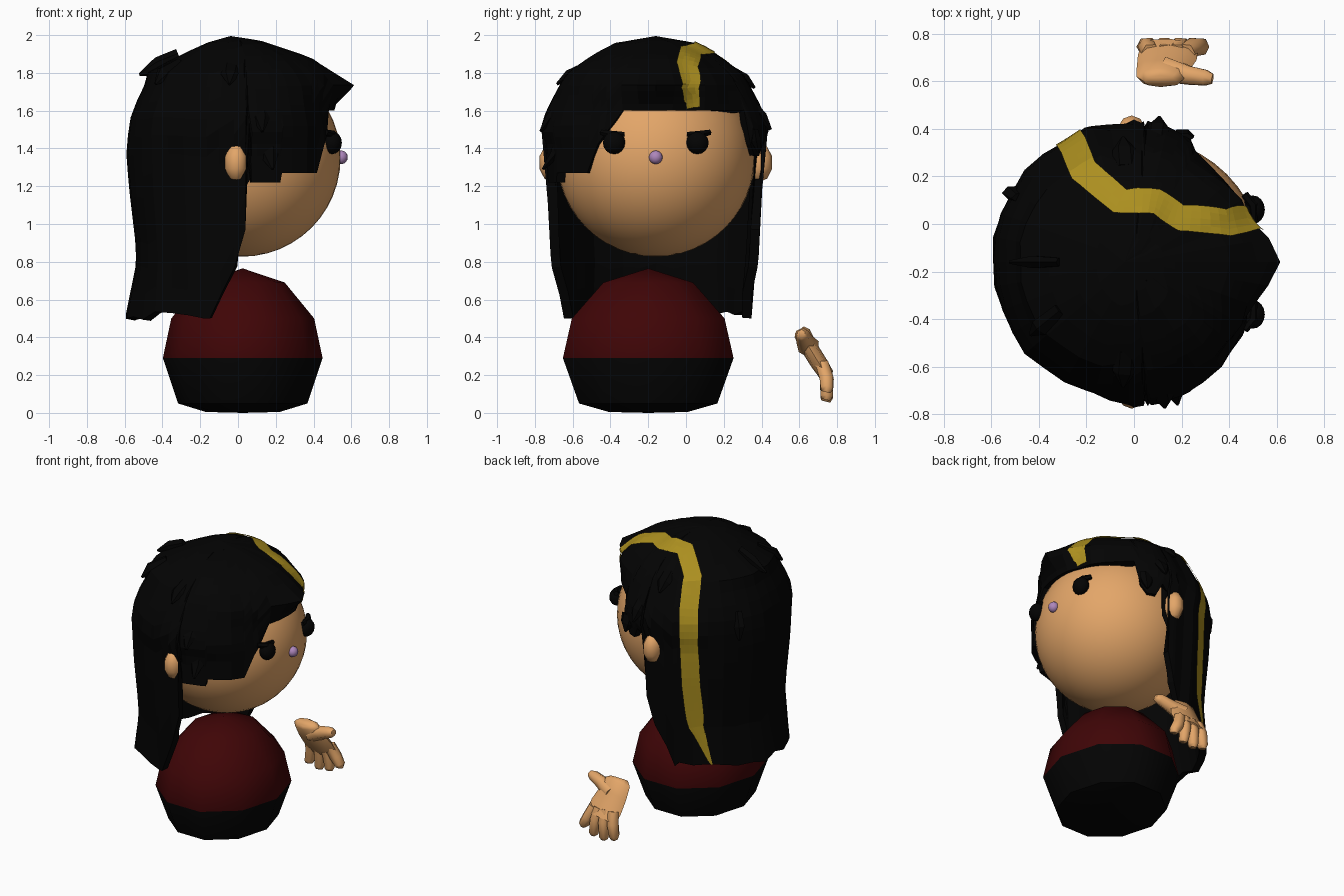
import bpy, bmesh, math, random
from mathutils import Vector
from mathutils.bvhtree import BVHTree

if "Cube" in bpy.data.objects:
    bpy.data.objects.remove(bpy.data.objects["Cube"])

random.seed(4)
CY = -0.16  # head and hair axis in y


def material(name, rgb):
    m = bpy.data.materials.new(name)
    m.diffuse_color = (*rgb, 1)
    m.use_nodes = True
    m.node_tree.nodes["Principled BSDF"].inputs["Base Color"].default_value = m.diffuse_color
    return m


SKIN = material("skin tan", (0.77, 0.38, 0.14))
BLACK = material("soft black", (0.001, 0.001, 0.001))
RED = material("dark red", (0.05, 0.0015, 0.002))
GOLD = material("gold", (0.41, 0.275, 0.014))
MAUVE = material("mauve", (0.42, 0.24, 0.50))


def finish(name, bm, mats, smooth=None):
    bmesh.ops.recalc_face_normals(bm, faces=bm.faces)
    me = bpy.data.meshes.new(name)
    bm.to_mesh(me)
    bm.free()
    ob = bpy.data.objects.new(name, me)
    bpy.context.collection.objects.link(ob)
    for m in mats:
        me.materials.append(m)
    if smooth:
        bpy.ops.object.select_all(action='DESELECT')
        bpy.context.view_layer.objects.active = ob
        ob.select_set(True)
        bpy.ops.object.shade_smooth_by_angle(angle=math.radians(smooth))
    return ob


def ball(name, loc, size, mat, seg=16):
    bm = bmesh.new()
    bmesh.ops.create_uvsphere(bm, u_segments=seg, v_segments=seg // 2, radius=1)
    for v in bm.verts:
        v.co = Vector([c * s + l for c, s, l in zip(v.co, size, loc)])
    return finish(name, bm, [mat], 60)


def loft(bm, stations, n=6):
    """Closed limb; each station is (centre, half size 1, half size 2)."""
    rings = []
    pts = [Vector(s[0]) for s in stations]
    for i, (c, a, b) in enumerate(stations):
        d = (pts[min(i + 1, len(pts) - 1)] - pts[max(i - 1, 0)]).normalized()
        u = Vector((1, 0, 0)) if abs(d.x) < 0.8 else Vector((0, 0, 1))
        u = (u - d * u.dot(d)).normalized()
        w = d.cross(u)
        rings.append([bm.verts.new(pts[i] + u * a * math.cos(k * math.tau / n)
                                   + w * b * math.sin(k * math.tau / n)) for k in range(n)])
    for r0, r1 in zip(rings, rings[1:]):
        for k in range(n):
            bm.faces.new((r0[k], r0[(k + 1) % n], r1[(k + 1) % n], r1[k]))
    bm.faces.new(rings[0])
    bm.faces.new(rings[-1])


def lerp(table, x):
    for (x0, y0), (x1, y1) in zip(table, table[1:]):
        if x <= x1:
            return y0 + (y1 - y0) * max(0, x - x0) / (x1 - x0)
    return table[-1][1]


# Body: ten-sided dome, red above the black base
bm = bmesh.new()
rings = []
for z, r in [(0.005, 0.22), (0.05, 0.385), (0.29, 0.475), (0.5, 0.425), (0.69, 0.25)]:
    rings.append([bm.verts.new((0.025 + 0.89 * r * math.cos(k * math.tau / 10),
                                -0.2 + r * math.sin(k * math.tau / 10), z)) for k in range(10)])
for r0, r1 in zip(rings, rings[1:]):
    for k in range(10):
        bm.faces.new((r0[k], r0[(k + 1) % 10], r1[(k + 1) % 10], r1[k]))
for ring, z in ((rings[0], 0), (rings[-1], 0.765)):
    tip = bm.verts.new((0.025, -0.2, z))
    for k in range(10):
        bm.faces.new((ring[k], ring[(k + 1) % 10], tip))
for f in bm.faces:
    f.material_index = 1 if f.calc_center_median().z > 0.29 else 0
finish("body", bm, [BLACK, RED], 40)

# Head, ears, eyes and nose
ball("head", (0.02, CY, 1.35), (0.523, 0.523, 0.523), SKIN, 48)
ball("nose", (0.547, CY, 1.353), (0.034, 0.036, 0.036), MAUVE)
for side, s in (("left", 1), ("right", -1)):
    ball(side + "_ear", (-0.01, CY + s * 0.545, 1.325), (0.064, 0.075, 0.105), SKIN, 10)
    ball(side + "_eye", (0.5, CY + s * 0.22, 1.43), (0.05, 0.06, 0.06), BLACK)
    bm = bmesh.new()
    loft(bm, [((0.505, CY + s * 0.165, 1.475), 0.014, 0.014), ((0.5, CY + s * 0.24, 1.475), 0.022, 0.022),
              ((0.465, CY + s * 0.285, 1.485), 0.016, 0.016)])
    finish(side + "_eyelash", bm, [BLACK])

# Hair: one skin round the head, with radius by height and hem by direction
BACK = [(0.5, 0.61), (0.82, 0.545), (1.2, 0.59), (1.4, 0.605), (1.6, 0.575), (1.72, 0.51),
        (1.8, 0.49), (1.87, 0.36), (1.96, 0.17), (1.99, 0)]
SIDE = [(0.5, 0.51), (0.82, 0.545), (1.2, 0.565), (1.4, 0.565), (1.5, 0.6), (1.6, 0.57),
        (1.75, 0.49), (1.8, 0.46), (1.9, 0.32), (1.96, 0.21), (1.99, 0)]
FRONT = [(1.2, 0.56), (1.4, 0.555), (1.6, 0.5), (1.73, 0.54), (1.83, 0.45), (1.88, 0.38), (1.97, 0.12), (1.99, 0)]
HEM = [(-180, 0.5), (-107, 0.5), (-92, 0.77), (-86, 0.97), (-84.5, 1.4), (-83, 1.22),
       (-67, 1.22), (-66, 1.27), (-41, 1.27), (-34, 1.42), (-20, 1.6), (61, 1.6), (65, 1.42), (70, 1.36),
       (76, 1.36), (80, 1.44), (84.5, 1.4), (86, 0.97), (92, 0.77), (107, 0.5), (180, 0.5)]


def hair_radius(z, deg):
    c = math.cos(math.radians(deg))
    s, e = lerp(SIDE, z), lerp(BACK if c < 0 else FRONT, z)
    r = s + (e - s) * c * c
    tip = min(1, 1.6 * max(0, 1 - abs(deg) / 14)) * max(0, 1 - abs(z - 1.735) / 0.1)
    dent = max(0, 1 - abs(deg - 47) / 22)
    return r + 0.07 * tip - 0.03 * dent


angles = sorted(set([h[0] for h in HEM[1:]] + list(range(-170, 181, 10))))
ROWS = 16
bm = bmesh.new()
crown = bm.verts.new((-0.04, CY, 1.995))
cols = []
last, jag = -200, 0
for a in angles:
    hem = lerp(HEM, a) + (random.uniform(-0.01, 0.04) if abs(a) > 108 else 0)
    if a - last > 5:
        jag = random.uniform(-0.013, 0.013)
    last = a
    col = []
    for j in range(1, ROWS + 1):
        z = 1.985 - (1.985 - hem) * (j / ROWS) ** 1.5
        r = hair_radius(z, a) + jag * min(1, j / 6)
        col.append(bm.verts.new((r * math.cos(math.radians(a)), CY + r * math.sin(math.radians(a)), z)))
    cols.append(col)
for c0, c1 in zip(cols, cols[1:] + cols[:1]):
    bm.faces.new((crown, c0[0], c1[0]))
    for j in range(ROWS - 1):
        bm.faces.new((c0[j], c0[j + 1], c1[j + 1], c1[j]))
bmesh.ops.recalc_face_normals(bm, faces=bm.faces)
tree = BVHTree.FromBMesh(bm)
hair = finish("hair", bm, [BLACK])
mod = hair.modifiers.new("thickness", 'SOLIDIFY')
mod.thickness = 0.05
mod.offset = -1

# Loose lock tips round the hair
bm = bmesh.new()
for a, z0, z1, out in [(180, 1.88, 1.79, 0.03), (215, 1.85, 1.74, 0.03), (-95, 1.84, 1.74, 0.03),
                       (-78, 1.62, 1.49, 0.03), (-73, 1.44, 1.29, 0.06), (95, 1.82, 1.72, 0.02),
                       (80, 1.64, 1.5, 0.02), (69, 1.5, 1.38, 0.02), (150, 1.6, 1.42, 0.01)]:
    d = Vector((math.cos(math.radians(a)), math.sin(math.radians(a)), 0))
    base = Vector((0, CY, 0))
    p = [base + d * (hair_radius(z, a) + o) + Vector((0, 0, z))
         for z, o in ((z0, -0.03), ((z0 + z1) / 2, -0.005), (z1, out))]
    loft(bm, [(p[0], 0.05, 0.02), (p[1], 0.05, 0.03), (p[2], 0.008, 0.008)])
finish("hair_locks", bm, [BLACK])

# Gold streak: ribbon laid on the hair from fringe over the crown to the back hem
path = [Vector(p) for p in [(0.5, 0.05, 1.61), (0.55, 0.045, 1.72), (0.4, 0.01, 1.85), (0.2, 0.03, 1.93),
                            (0.1, 0.10, 1.94), (-0.06, 0.10, 1.94), (-0.22, 0.24, 1.85),
                            (-0.26, 0.34, 1.65), (-0.28, 0.37, 1.4), (-0.29, 0.36, 1.1),
                            (-0.31, 0.33, 0.8), (-0.38, 0.25, 0.53)]]
line = [a.lerp(b, t / 5) for a, b in zip(path, path[1:]) for t in range(5)] + [path[-1]]
bm = bmesh.new()
prev = None
for i, p in enumerate(line):
    d = (line[min(i + 3, len(line) - 1)] - line[max(i - 3, 0)]).normalized()
    out = (p - Vector((0, CY, min(p.z, 1.35)))).normalized()
    side = d.cross(out).normalized()
    half = 0.06 * min(1, 0.1 + (len(line) - 1 - i) / 7) * min(1, 0.6 + i / 20)
    row = []
    for k in (-1, -0.5, 0, 0.5, 1):
        co, no, _, _ = tree.find_nearest(p + side * half * k)
        if no.dot(out) < 0:
            no = -no
        row.append(bm.verts.new(co + no * 0.009))
    if prev:
        for k in range(4):
            bm.faces.new((prev[k], prev[k + 1], row[k + 1], row[k]))
    prev = row
finish("hair_streak", bm, [GOLD])

# Hand: flat palm, four drooping fingers fanned out, thumb to the side
bm = bmesh.new()
loft(bm, [((0.11, 0.60, 0.44), 0.07, 0.03), ((0.11, 0.615, 0.42), 0.1, 0.045), ((0.12, 0.65, 0.35), 0.11, 0.045),
          ((0.14, 0.70, 0.27), 0.125, 0.045), ((0.15, 0.745, 0.2), 0.12, 0.04)], 8)
for x0, x1, z in [(0.07, 0.045, 0.08), (0.13, 0.125, 0.06), (0.18, 0.205, 0.07), (0.22, 0.285, 0.11)]:
    loft(bm, [((x0, 0.72, 0.26), 0.04, 0.04), (((x0 + x1) / 2, 0.745, 0.18), 0.042, 0.042),
              ((x1, 0.745, z + 0.02), 0.035, 0.038), ((x1, 0.74, z), 0.024, 0.028)])
loft(bm, [((0.13, 0.65, 0.35), 0.06, 0.06), ((0.23, 0.625, 0.39), 0.045, 0.045),
          ((0.30, 0.615, 0.415), 0.038, 0.038), ((0.33, 0.61, 0.42), 0.022, 0.024)])
finish("hand", bm, [SKIN], 65)
